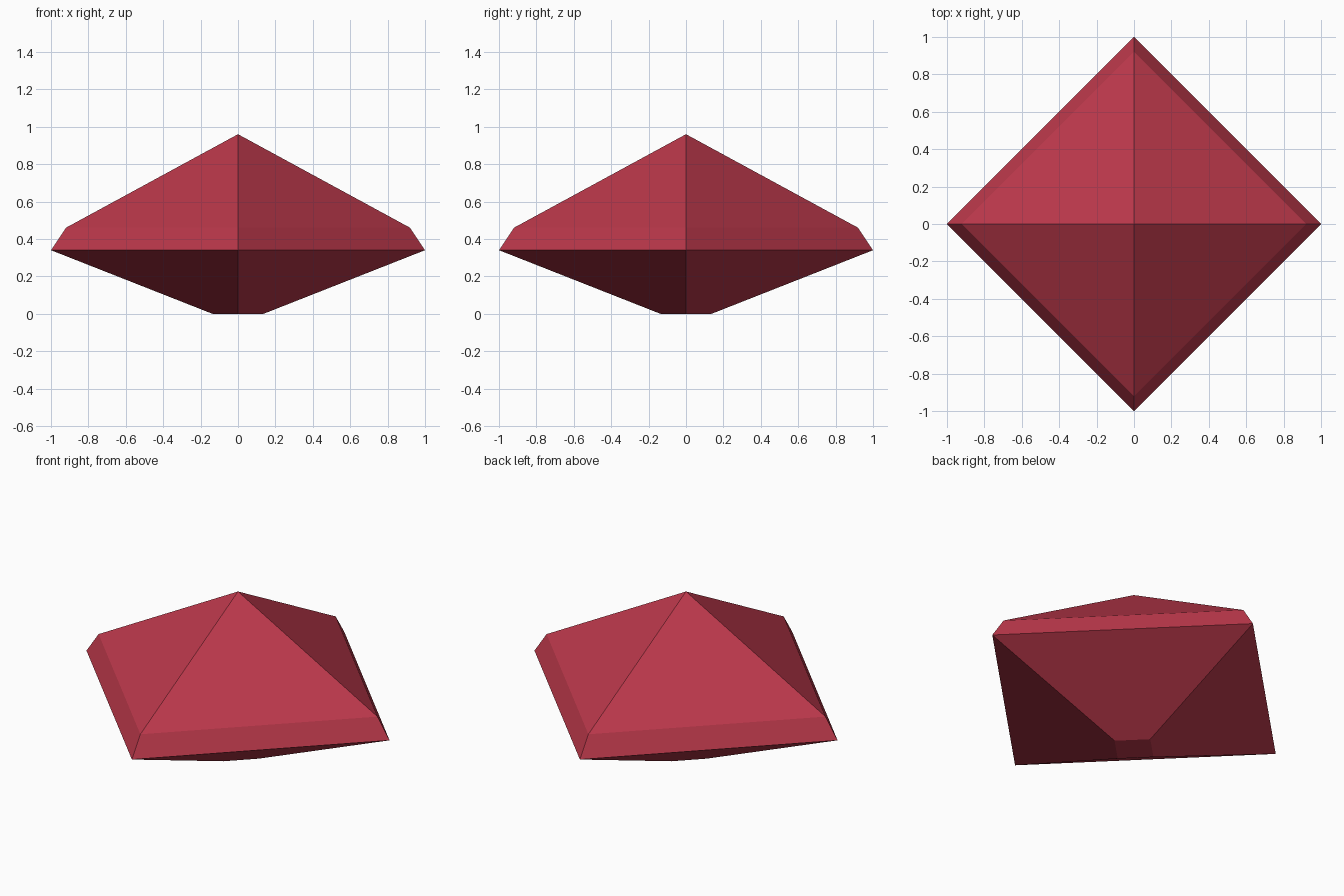
import bpy, bmesh
from math import cos, sin, pi

if "Cube" in bpy.data.objects:
    bpy.data.objects.remove(bpy.data.objects["Cube"])

SIDES = 4
# Profile of the cut stone: (radius, height) from flat base to girdle to crown edge
PROFILE = [(0.137, 0.0), (1.0, 0.34), (0.92, 0.46)]
APEX_Z = 0.96

bm = bmesh.new()

# Square rings with corners on the x and y axes
rings = [[bm.verts.new((r * cos(2 * pi * i / SIDES), r * sin(2 * pi * i / SIDES), z))
          for i in range(SIDES)] for r, z in PROFILE]
apex = bm.verts.new((0, 0, APEX_Z))

# Flat base, side facets and pointed crown
bm.faces.new(rings[0][::-1])
for i in range(SIDES):
    j = (i + 1) % SIDES
    for low, high in zip(rings, rings[1:]):
        bm.faces.new((low[i], low[j], high[j], high[i]))
    bm.faces.new((rings[-1][i], rings[-1][j], apex))
bmesh.ops.recalc_face_normals(bm, faces=bm.faces)

mesh = bpy.data.meshes.new("gem")
bm.to_mesh(mesh)
bm.free()
gem = bpy.data.objects.new("gem", mesh)
bpy.context.collection.objects.link(gem)

# Red gem colour
red = bpy.data.materials.new("gem_red")
red.diffuse_color = (0.50, 0.04, 0.07, 1)
red.use_nodes = True
red.node_tree.nodes["Principled BSDF"].inputs["Base Color"].default_value = red.diffuse_color
mesh.materials.append(red)
